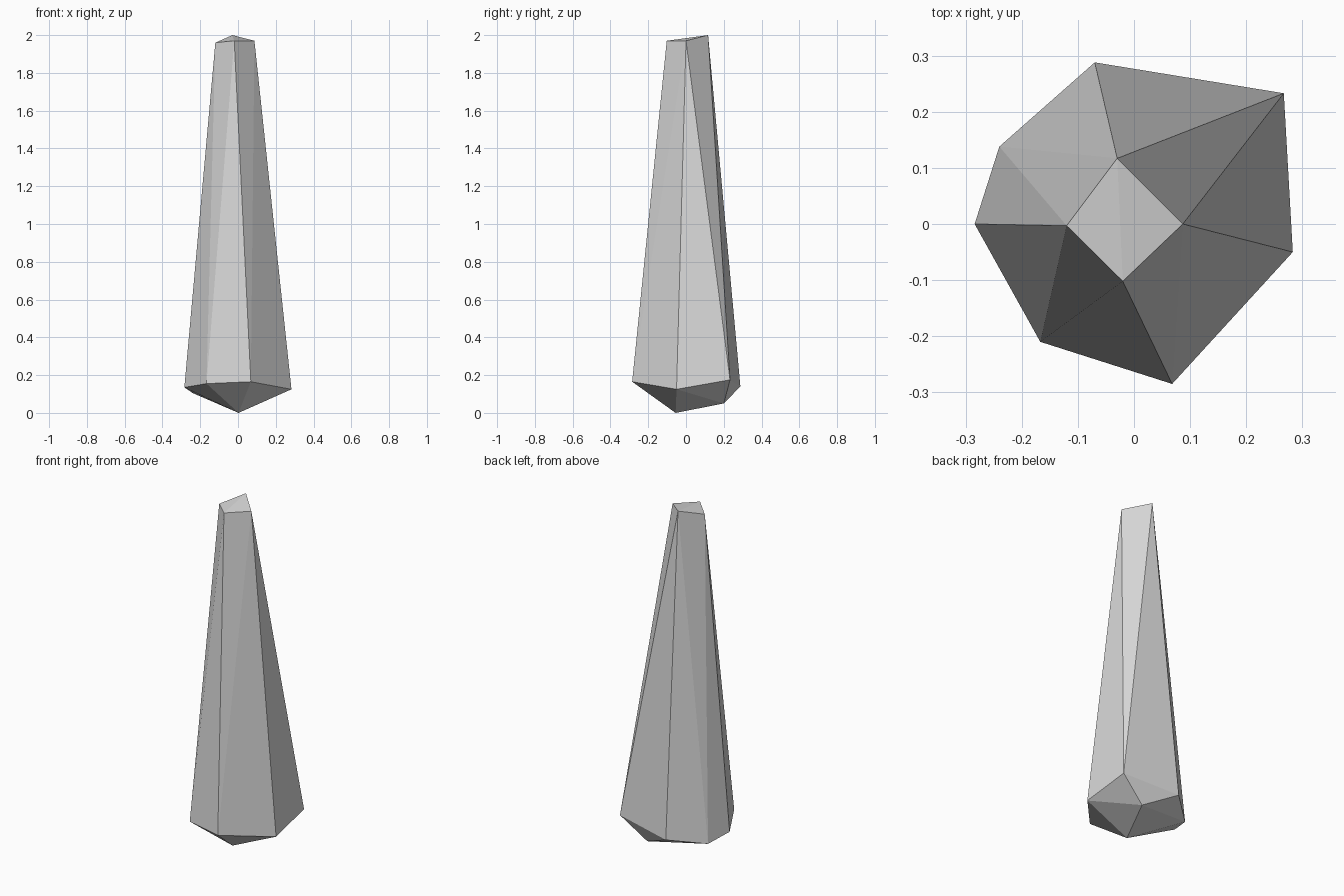
import bpy
import bmesh

if "Cube" in bpy.data.objects:
    bpy.data.objects.remove(bpy.data.objects["Cube"])

# Light grey stone
stone = bpy.data.materials.new("light_grey_stone")
stone.diffuse_color = (0.68, 0.68, 0.68, 1.0)
stone.use_nodes = True
stone.node_tree.nodes["Principled BSDF"].inputs["Base Color"].default_value = stone.diffuse_color

# Small sloped tip
tip = [(-0.03, 0.117, 2.0), (-0.12, -0.003, 1.96),
       (-0.02, -0.102, 1.97), (0.087, 0.0, 1.97)]

# Widest girdle near the base
girdle = [(-0.07, 0.288, 0.14), (0.267, 0.233, 0.175), (0.283, -0.05, 0.125),
          (0.068, -0.285, 0.165), (-0.167, -0.21, 0.155),
          (-0.284, 0.0, 0.135), (-0.24, 0.138, 0.105)]

# Underside points
base = [(0.003, -0.055, 0.0), (0.112, 0.2, 0.05)]

# Wrap the corners in a faceted convex shard
bm = bmesh.new()
for co in tip + girdle + base:
    bm.verts.new(co)
bmesh.ops.convex_hull(bm, input=bm.verts[:])
bmesh.ops.recalc_face_normals(bm, faces=bm.faces[:])

mesh = bpy.data.meshes.new("crystal_shard")
bm.to_mesh(mesh)
bm.free()
mesh.materials.append(stone)
shard = bpy.data.objects.new("crystal_shard", mesh)
bpy.context.collection.objects.link(shard)
